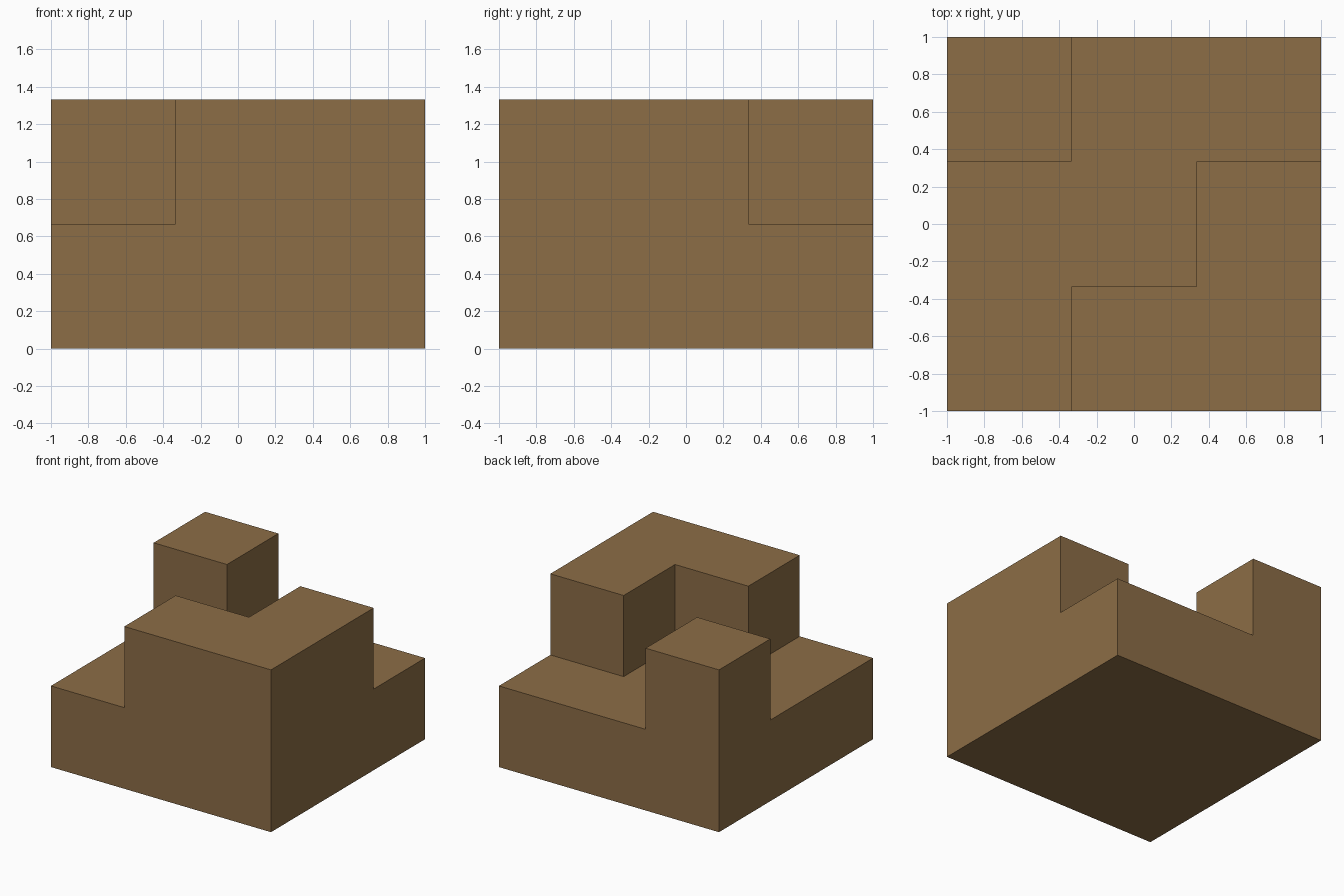
import bpy, bmesh
from mathutils import Matrix

if "Cube" in bpy.data.objects:
    bpy.data.objects.remove(bpy.data.objects["Cube"], do_unlink=True)

STEP = 2 / 3                       # one block unit

brown = bpy.data.materials.new("wood brown")
brown.use_nodes = True
colour = (0.262, 0.153, 0.061, 1)
brown.diffuse_color = colour
brown.node_tree.nodes["Principled BSDF"].inputs["Base Color"].default_value = colour

# Base slab, three blocks square and one block high
bm = bmesh.new()
bmesh.ops.create_cube(bm, size=1, matrix=Matrix.Translation((0, 0, STEP / 2))
                      @ Matrix.Diagonal((2, 2, STEP, 1)))
flat_edges = [e for e in bm.edges if abs(e.verts[0].co.z - e.verts[1].co.z) < 0.01]
bmesh.ops.subdivide_edges(bm, edges=flat_edges, cuts=2, use_grid_fill=True)

# Raise the front-left L and the back-right tower by one block
raised_cells = {(0, -1), (1, -1), (1, 0), (-1, 1)}


def is_raised(face):
    c = face.calc_center_median()
    return c.z > STEP - 0.01 and (round(c.x / STEP), round(c.y / STEP)) in raised_cells


tops = [f for f in bm.faces if is_raised(f)]
new = bmesh.ops.extrude_face_region(bm, geom=tops)["geom"]
bmesh.ops.translate(bm, vec=(0, 0, STEP),
                    verts=[g for g in new if isinstance(g, bmesh.types.BMVert)])
leftover = [f for f in tops if f.is_valid]
if leftover:
    bmesh.ops.delete(bm, geom=leftover, context='FACES')

# Merge coplanar faces into clean flat sides
bmesh.ops.recalc_face_normals(bm, faces=bm.faces)
bmesh.ops.dissolve_limit(bm, angle_limit=0.01, verts=bm.verts, edges=bm.edges)

mesh = bpy.data.meshes.new("stepped_block")
bm.to_mesh(mesh)
bm.free()
mesh.materials.append(brown)
block = bpy.data.objects.new("stepped_block", mesh)
bpy.context.collection.objects.link(block)
